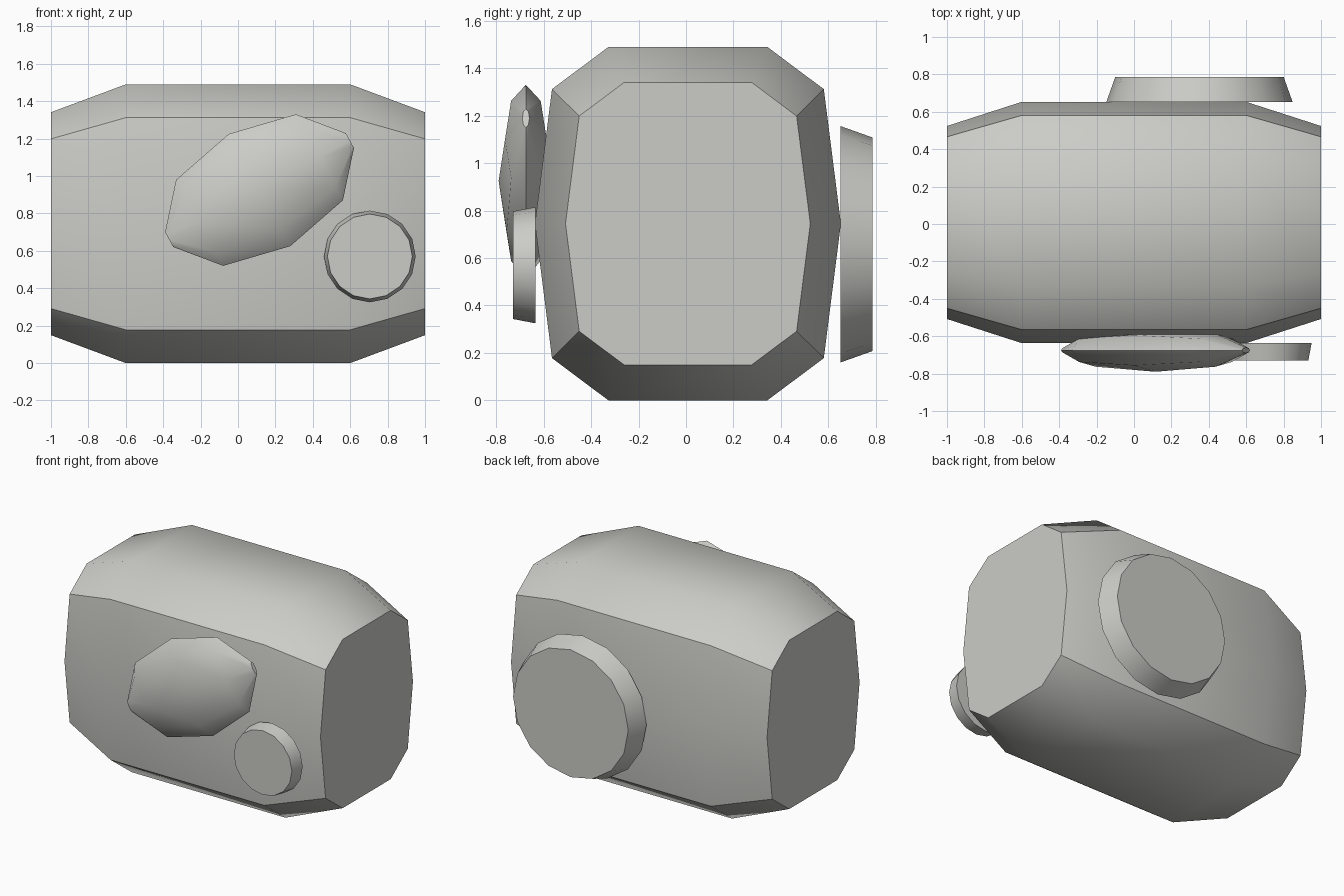
import bpy, math
from mathutils import Matrix, Vector

if "Cube" in bpy.data.objects:
    bpy.data.objects.remove(bpy.data.objects["Cube"])

grey = bpy.data.materials.new("warm_grey")
grey.diffuse_color = (0.60, 0.60, 0.57, 1)
grey.use_nodes = True
grey.node_tree.nodes["Principled BSDF"].inputs["Base Color"].default_value = grey.diffuse_color


def loft(name, rings, matrix):
    """Skin a list of equal-length point rings and close both ends."""
    n = len(rings[0])
    verts = [p for ring in rings for p in ring]
    faces = [(r * n + i, r * n + (i + 1) % n, (r + 1) * n + (i + 1) % n, (r + 1) * n + i)
             for r in range(len(rings) - 1) for i in range(n)]
    faces.append(tuple(reversed(range(n))))
    faces.append(tuple(range((len(rings) - 1) * n, len(rings) * n)))
    mesh = bpy.data.meshes.new(name)
    mesh.from_pydata(verts, [], faces)
    mesh.transform(matrix)
    mesh.materials.append(grey)
    obj = bpy.data.objects.new(name, mesh)
    bpy.context.collection.objects.link(obj)
    bpy.ops.object.select_all(action='DESELECT')
    obj.select_set(True)
    bpy.context.view_layer.objects.active = obj
    bpy.ops.object.mode_set(mode='EDIT')
    bpy.ops.mesh.select_all(action='SELECT')
    bpy.ops.mesh.normals_make_consistent(inside=False)
    bpy.ops.object.mode_set(mode='OBJECT')
    bpy.ops.object.shade_smooth_by_angle(angle=math.radians(40))
    return obj


def oval(x, ry, rz, sides):
    return [(x, ry * math.cos(2 * math.pi * i / sides), rz * math.sin(2 * math.pi * i / sides))
            for i in range(sides)]


# Barrel-shaped body: ten-sided section tapering at both ends
quarter = [(0.645, 0), (0.573, 0.567), (0.335, 0.745)]
section = (quarter + [(-y, z) for y, z in reversed(quarter)]
           + [(-y, -z) for y, z in quarter[1:]] + [(y, -z) for y, z in reversed(quarter[1:])])
loft("body", [[(x, y * s, z * s) for y, z in section]
              for x, s in ((-1, 0.8), (-0.6, 1), (0.6, 1), (1, 0.8))],
     Matrix.Translation((0, 0.008, 0.745)))

# Flat lens-shaped bulge, tilted on the front
bulge = [(-0.551, 0.045), (-0.365, 0.262), (0, 0.342), (0.365, 0.262), (0.551, 0.045)]
loft("front_bulge", [oval(u, r * 0.336, r, 8) for u, r in bulge],
     Matrix.Translation((0.115, -0.675, 0.925)) @ Matrix.Rotation(math.radians(-28.7), 4, 'Y'))

# Tapered round discs on the front and back
for name, x, z, r0, r1, y0, y1 in (("front_disc", 0.705, 0.57, 0.245, 0.227, -0.635, -0.73),
                                   ("back_disc", 0.35, 0.658, 0.498, 0.45, 0.652, 0.787)):
    loft(name, [oval(y0, r0, r0, 16), oval(y1, r1, r1, 16)],
         Matrix.Translation((x, 0, z)) @ Matrix.Rotation(math.pi / 2, 4, 'Z'))
